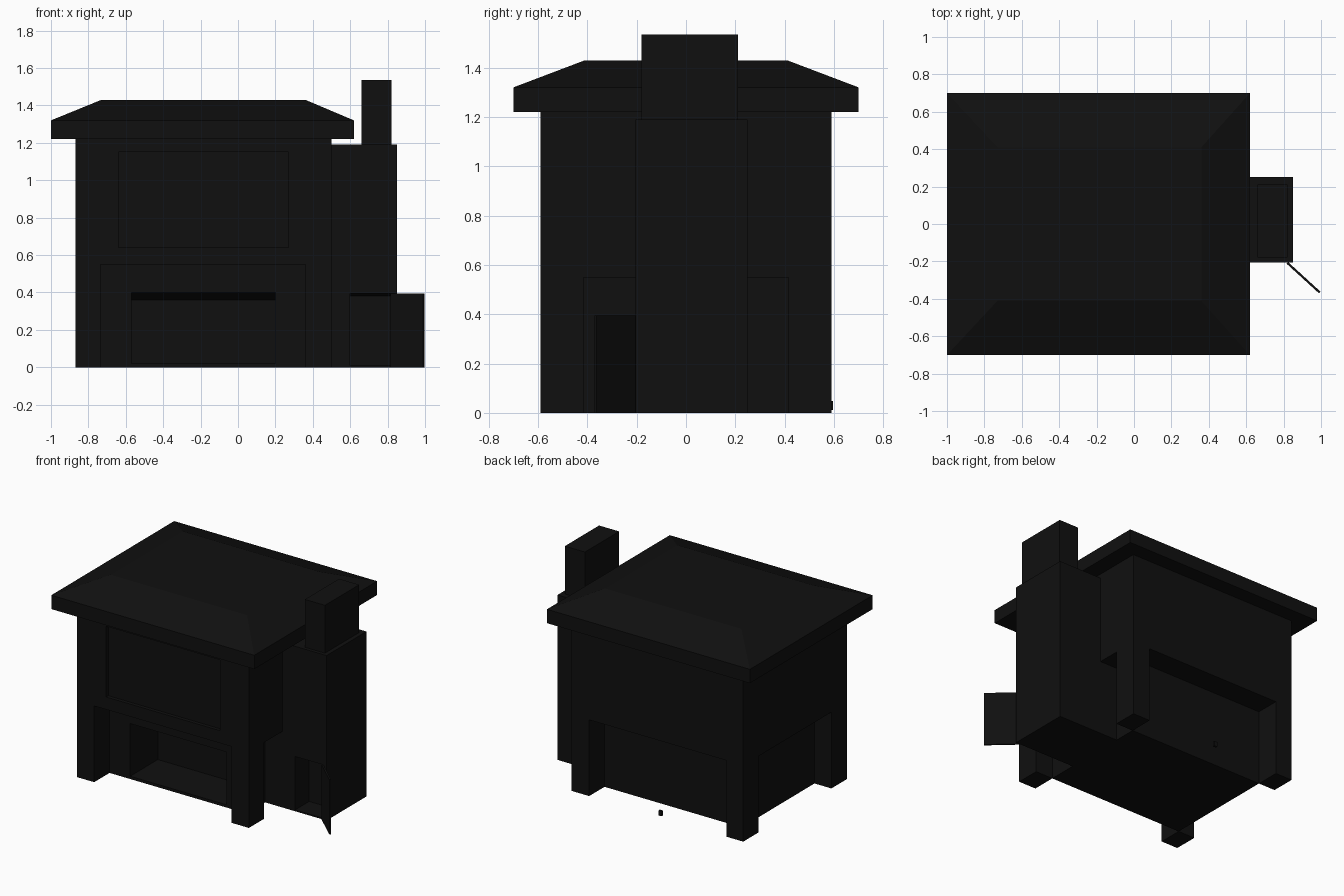
import bpy, bmesh, math

if "Cube" in bpy.data.objects:
    bpy.data.objects.remove(bpy.data.objects["Cube"])

mat = bpy.data.materials.new("near_black")
mat.diffuse_color = (0.005, 0.005, 0.005, 1)
mat.use_nodes = True
mat.node_tree.nodes["Principled BSDF"].inputs["Base Color"].default_value = mat.diffuse_color


def finish(name, bm, colour=True):
    bmesh.ops.recalc_face_normals(bm, faces=bm.faces)
    mesh = bpy.data.meshes.new(name)
    bm.to_mesh(mesh)
    bm.free()
    ob = bpy.data.objects.new(name, mesh)
    bpy.context.collection.objects.link(ob)
    if colour:
        mesh.materials.append(mat)
    return ob


def loft(name, loops, colour=True):
    """Solid between two four-cornered loops."""
    bm = bmesh.new()
    a, b = [[bm.verts.new(p) for p in lp] for lp in loops]
    bm.faces.new(a)
    bm.faces.new(b)
    for i in range(4):
        j = (i + 1) % 4
        bm.faces.new((a[i], a[j], b[j], b[i]))
    return finish(name, bm, colour)


def rect(x, y, z):
    return [(x[0], y[0], z), (x[1], y[0], z), (x[1], y[1], z), (x[0], y[1], z)]


def box(name, x, y, z, colour=True):
    return loft(name, [rect(x, y, z[0]), rect(x, y, z[1])], colour)


def cut(ob, cutter):
    cutter.hide_render = True
    mod = ob.modifiers.new("cut", 'BOOLEAN')
    mod.operation = 'DIFFERENCE'
    mod.solver = 'EXACT'
    mod.object = cutter
    bpy.context.view_layer.objects.active = ob
    bpy.ops.object.modifier_apply(modifier=mod.name)
    bpy.data.objects.remove(cutter)


def opening(ob, x, y0, y1, z0, front_top, back_top):
    """Recess with a sloping ceiling, open towards -y."""
    e = 0.05
    f = front_top + e * (front_top - back_top) / (y1 - y0)
    prof = [(y0 - e, z0), (y1, z0), (y1, back_top), (y0 - e, f)]
    cut(ob, loft("cutter", [[(xx, *p) for p in prof] for xx in x], False))


# Upper storey with shallow front panel
upper = box("upper_storey", (-0.87, 0.5), (-0.59, 0.59), (0.55, 1.22))
cut(upper, box("cutter", (-0.64, 0.27), (-0.7, -0.565), (0.64, 1.15), False))

# Inset ground floor with front opening
ground = box("ground_floor", (-0.735, 0.36), (-0.415, 0.415), (0, 0.55))
opening(ground, (-0.57, 0.2), -0.415, -0.1, 0.02, 0.4, 0.36)

# Corner posts
for xn, x in (("left", (-0.87, -0.735)), ("right", (0.36, 0.5))):
    for yn, y in (("front", (-0.59, -0.415)), ("back", (0.415, 0.59))):
        box(f"{yn}_{xn}_post", x, y, (0, 0.55))

# Roof: fascia slab and hipped top
box("roof_eaves", (-1, 0.62), (-0.7, 0.7), (1.22, 1.32))
loft("roof_top", [rect((-1, 0.62), (-0.7, 0.7), 1.32),
                  rect((-0.73, 0.36), (-0.41, 0.41), 1.43)])

# Side annex with doorway, chimney on top
annex = box("side_annex", (0.36, 0.85), (-0.205, 0.25), (0, 1.19))
opening(annex, (0.6, 0.82), -0.205, -0.045, 0.01, 0.395, 0.38)
box("chimney", (0.66, 0.82), (-0.18, 0.21), (1.19, 1.535))

# Open door, hinged on the doorway's right edge
door = box("open_door", (0, 0.235), (-0.006, 0.006), (0, 0.395))
door.location = (0.82, -0.208, 0)
door.rotation_euler.z = math.atan2(-0.16, 0.175)

# Small knob at the back
box("back_knob", (-0.222, -0.198), (0.58, 0.596), (0.012, 0.048))
